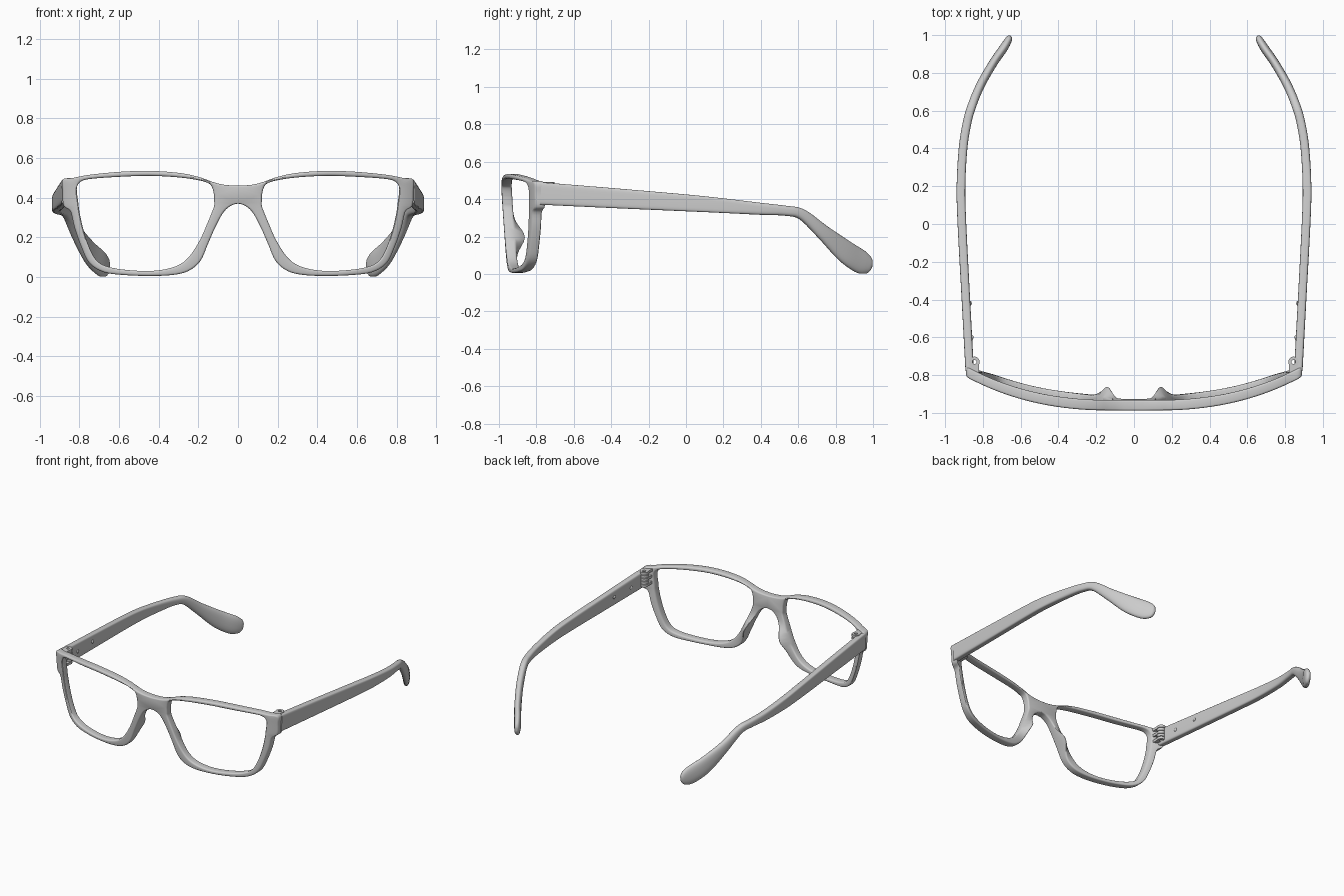
import bpy, bmesh, math
from mathutils import Vector

cube = bpy.data.objects.get("Cube")
if cube:
    bpy.data.objects.remove(cube, do_unlink=True)

grey = bpy.data.materials.new("light_grey")
grey.use_nodes = True
colour = (0.6, 0.6, 0.6, 1)
grey.diffuse_color = colour
grey.node_tree.nodes["Principled BSDF"].inputs["Base Color"].default_value = colour


def finish(name, bm, bevel=0.0):
    """Turn a left-hand half into a mirrored, smooth-shaded object."""
    bmesh.ops.recalc_face_normals(bm, faces=bm.faces)
    mesh = bpy.data.meshes.new(name)
    bm.to_mesh(mesh)
    bm.free()
    mesh.materials.append(grey)
    obj = bpy.data.objects.new(name, mesh)
    bpy.context.collection.objects.link(obj)
    bpy.ops.object.select_all(action="DESELECT")
    obj.select_set(True)
    bpy.context.view_layer.objects.active = obj
    mirror = obj.modifiers.new("mirror", "MIRROR")
    mirror.merge_threshold = 0.001
    bpy.ops.object.modifier_apply(modifier=mirror.name)
    if bevel:
        mod = obj.modifiers.new("bevel", "BEVEL")
        mod.width = bevel
        mod.segments = 3
        mod.angle_limit = math.radians(50)
        mod.use_clamp_overlap = False
        bpy.ops.object.modifier_apply(modifier=mod.name)
    bpy.ops.object.shade_smooth_by_angle(angle=math.radians(40))
    return obj


def smooth_rows(rows, steps):
    """Catmull-Rom interpolation of rows given in hundredths."""
    rows = [Vector([v / 100 for v in r]) for r in rows]
    out = []
    for i in range(len(rows) - 1):
        b, c = rows[i], rows[i + 1]
        a = rows[i - 1] if i else b
        d = rows[i + 2] if i + 2 < len(rows) else c
        for s in range(steps):
            t = s / steps
            out.append(b + (c - a) * (t / 2)
                       + (a * 2 - b * 5 + c * 4 - d) * (t * t / 2)
                       + (b * 3 - a - c * 3 + d) * (t ** 3 / 2))
    return out + [rows[-1]]


# Front frame: outer edge (x, z) paired with lens opening edge (x, z)
rim = [(0, 46, 12, 41), (7, 46.5, 13, 45), (13, 48, 15, 47.3), (20, 50.5, 21, 49),
       (30, 52.5, 31, 50.3), (45, 53.5, 45, 51), (60, 53, 60, 50.5),
       (75, 51.5, 74, 49.5), (83, 50, 79, 48.3), (88.5, 49, 81, 46),
       (88.5, 43, 81.3, 43), (88, 36, 80.5, 37), (84.5, 33, 80, 33),
       (82.5, 25, 78, 24), (79, 15, 75, 15), (75, 7, 71, 8), (68, 2.5, 65, 5),
       (58, 1, 56, 3.5), (45, .5, 45, 3), (33, 1, 36, 4), (25, 3, 29, 6.5),
       (19, 8, 24, 11), (15, 17, 19, 19), (11, 26, 15.5, 27),
       (7, 33, 13, 33), (3, 36.2, 12, 36), (0, 37, 12, 38)]


def front_y(x, z):
    return -0.99 + 0.175 * (abs(x) / 0.88) ** 2.6 + 0.06 * (0.5 - z)


def nose_pad(x, z):
    return 0.06 * math.exp(-((x - 0.14) / 0.05) ** 2 - ((z - 0.2) / 0.09) ** 2)


bm = bmesh.new()
loops = []
for ox, oz, hx, hz in smooth_rows(rim, 4):
    ox = max(ox, 0)
    yo, yh = front_y(ox, oz), front_y(hx, hz)
    loops.append([bm.verts.new(p) for p in (
        (ox, yo, oz), (hx, yh, hz), (hx, yh + 0.055, hz),
        (ox, yo + 0.055 + nose_pad(ox, oz), oz))])
for i, a in enumerate(loops):
    b = loops[(i + 1) % len(loops)]
    for k in range(4):
        # the wall on the centre line stays open for the mirror
        if not (k == 3 and i == len(loops) - 1):
            bm.faces.new((a[k], a[(k + 1) % 4], b[(k + 1) % 4], b[k]))
finish("front_frame", bm, bevel=0.01)

# Temple arms: x, y, z of the centre, height, thickness
arm = [(87, -77.5, 43, 12, 4.5), (89, -40, 40.6, 10.7, 4.5), (91.1, 0, 38, 9, 4.6),
       (91.6, 20, 36.5, 7.8, 4.6), (90.5, 40, 34.8, 6.4, 4.6),
       (88.5, 53, 33.8, 5.4, 4.6), (86, 62, 31.8, 5.8, 4.6),
       (81.5, 73, 22.5, 8, 4.6), (75, 84.5, 12.5, 12, 4.6),
       (69.5, 92.5, 7, 12.8, 4.6), (67, 96.5, 5, 10.5, 4),
       (66, 98.5, 4.2, 7, 3), (65.6, 99.4, 3.9, 2, 1)]
path = smooth_rows(arm, 5)
bm = bmesh.new()
rings = []
sides = 24
for i, row in enumerate(path):
    centre = Vector(row[:3])
    nxt, prev = path[min(i + 1, len(path) - 1)], path[max(i - 1, 0)]
    tangent = (Vector(nxt[:3]) - Vector(prev[:3])).normalized()
    side = Vector((tangent.y, -tangent.x, 0)).normalized()
    up = side.cross(tangent)
    # boxy near the hinge, oval at the ear
    power = 0.35 + 0.5 * min(max((centre.y - 0.2) / 0.5, 0), 1)
    ring = []
    for k in range(sides):
        a = math.tau * (k + 0.5) / sides
        c, s = math.cos(a), math.sin(a)
        u = math.copysign(abs(c) ** power, c) * row[4] / 2
        v = math.copysign(abs(s) ** power, s) * row[3] / 2
        ring.append(bm.verts.new(centre + side * u + up * v))
    rings.append(ring)
for a, b in zip(rings, rings[1:]):
    for k in range(sides):
        j = (k + 1) % sides
        bm.faces.new((a[k], a[j], b[j], b[k]))
bm.faces.new(rings[0])
bm.faces.new(rings[-1])
finish("temple_arm", bm)


def box(bm, centre, size):
    made = bmesh.ops.create_cube(bm, size=1)
    for v in made["verts"]:
        v.co = Vector(centre) + Vector([a * b for a, b in zip(v.co, size)])


# Hinge knuckles: stacked tubes, leaves alternate between frame and arm
bm = bmesh.new()
count, seg = 5, 20
for n in range(count):
    z = 0.385 + n * 0.022
    tube = []
    for k in range(seg):
        a = math.tau * k / seg
        tube.append([bm.verts.new((0.845 + r * math.cos(a), -0.73 + r * math.sin(a), z + h))
                     for r, h in ((0.028, 0), (0.028, 0.018), (0.011, 0.018), (0.011, 0))])
    for k in range(seg):
        a, b = tube[k], tube[(k + 1) % seg]
        for j in range(4):
            bm.faces.new((a[j], a[(j + 1) % 4], b[(j + 1) % 4], b[j]))
    if n % 2:
        box(bm, (0.868, -0.715, z + 0.009), (0.02, 0.05, 0.018))
    else:
        box(bm, (0.845, -0.77, z + 0.009), (0.05, 0.05, 0.018))
finish("hinge", bm)

# Small rivets on the inner side of each arm
bm = bmesh.new()
for y, x in ((-0.6, 0.857), (-0.42, 0.866)):
    made = bmesh.ops.create_uvsphere(bm, u_segments=12, v_segments=8, radius=0.012)
    for v in made["verts"]:
        v.co = Vector((x + v.co.x * 0.6, y + v.co.y, 0.415 + v.co.z))
finish("rivet", bm)
